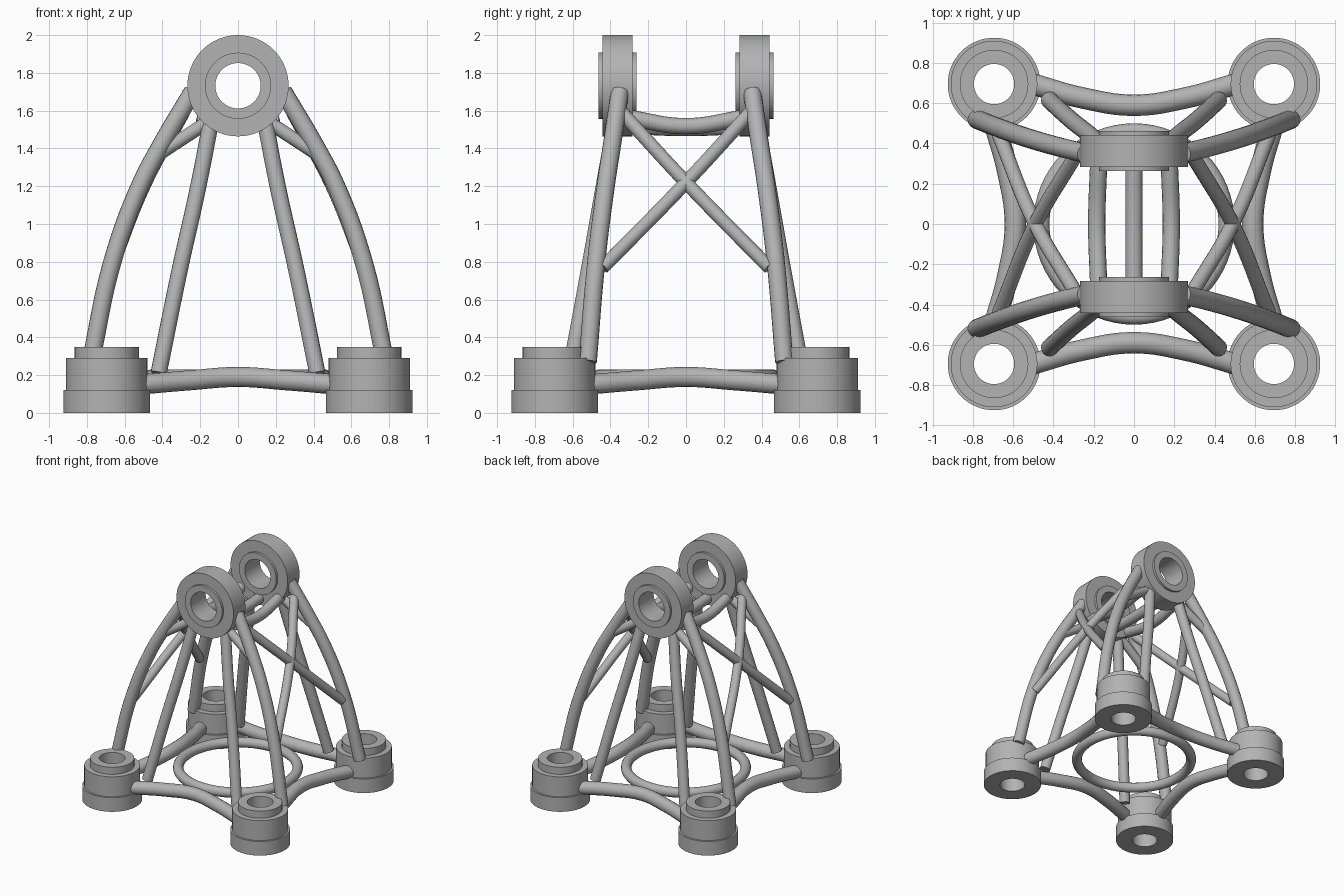
import bpy, bmesh, math
from mathutils import Matrix

cube = bpy.data.objects.get("Cube")
if cube:
    bpy.data.objects.remove(cube, do_unlink=True)

grey = bpy.data.materials.new("plain_grey")
grey.use_nodes = True
grey.diffuse_color = (0.45, 0.45, 0.45, 1)
grey.node_tree.nodes["Principled BSDF"].inputs["Base Color"].default_value = (0.45, 0.45, 0.45, 1)


def add_object(name, mesh):
    """Link a mesh with smooth sides and sharp rims."""
    mesh.materials.clear()
    mesh.materials.append(grey)
    for p in mesh.polygons:
        p.use_smooth = True
        p.material_index = 0
    mesh.set_sharp_from_angle(angle=math.radians(35))
    obj = bpy.data.objects.new(name, mesh)
    bpy.context.collection.objects.link(obj)
    return obj


def lathe(name, profile, matrix, steps=64):
    """Spin a closed (radius, height) profile around z, then place it."""
    bm = bmesh.new()
    rings = []
    for i in range(steps):
        a = 2 * math.pi * i / steps
        rings.append([bm.verts.new((r * math.cos(a), r * math.sin(a), h)) for r, h in profile])
    n = len(profile)
    for i in range(steps):
        a, b = rings[i], rings[(i + 1) % steps]
        for j in range(n):
            k = (j + 1) % n
            bm.faces.new((a[j], b[j], b[k], a[k]))
    bmesh.ops.recalc_face_normals(bm, faces=bm.faces)
    bm.transform(matrix)
    mesh = bpy.data.meshes.new(name)
    bm.to_mesh(mesh)
    bm.free()
    return add_object(name, mesh)


def tube(name, points, radius):
    """Round capped bar through the points."""
    curve = bpy.data.curves.new(name + "_path", "CURVE")
    curve.dimensions = "3D"
    curve.bevel_depth = radius
    curve.bevel_resolution = 6
    curve.resolution_u = 10
    curve.use_fill_caps = True
    spline = curve.splines.new("BEZIER")
    spline.bezier_points.add(len(points) - 1)
    for bp, p in zip(spline.bezier_points, points):
        bp.co = p
        bp.handle_left_type = bp.handle_right_type = "AUTO"
    temp = bpy.data.objects.new(name + "_path", curve)
    bpy.context.collection.objects.link(temp)
    deps = bpy.context.evaluated_depsgraph_get()
    mesh = bpy.data.meshes.new_from_object(temp.evaluated_get(deps))
    bpy.data.objects.remove(temp, do_unlink=True)
    mesh.name = name
    return add_object(name, mesh)


def flip(points, sx, sy):
    return [(x * sx, y * sy, z) for x, y, z in points]


# Section shapes
foot_profile = [(0.1, 0), (0.23, 0), (0.23, 0.12), (0.215, 0.12), (0.215, 0.29),
                (0.17, 0.29), (0.17, 0.35), (0.1, 0.35)]
eye_profile = [(0.12, -0.1), (0.175, -0.1), (0.175, -0.08), (0.268, -0.08),
               (0.268, 0.08), (0.175, 0.08), (0.175, 0.1), (0.12, 0.1)]

# Bar paths for one quarter
outer_leg = [(0.78, 0.52, 0.27), (0.665, 0.475, 0.8), (0.52, 0.425, 1.2),
             (0.4, 0.39, 1.43), (0.24, 0.35, 1.7)]
inner_leg = [(0.42, 0.615, 0.21), (0.31, 0.515, 0.75), (0.21, 0.435, 1.2), (0.14, 0.37, 1.56)]
gusset = [(0.16, 0.36, 1.54), (0.42, 0.39, 1.37)]
brace = [(0.29, 0.34, 1.59), (0.49, 0, 1.22), (0.67, -0.44, 0.77)]

# Feet, legs and braces on each corner
for sx, side in ((1, "left"), (-1, "right")):
    for sy, end in ((-1, "front"), (1, "back")):
        tag = f"{end}_{side}"
        lathe(f"foot_{tag}", foot_profile, Matrix.Translation((0.695 * sx, 0.695 * sy, 0)))
        tube(f"outer_leg_{tag}", flip(outer_leg, sx, sy), 0.048)
        tube(f"inner_leg_{tag}", flip(inner_leg, sx, sy), 0.043)
        tube(f"gusset_{tag}", flip(gusset, sx, sy), 0.036)
        tube(f"cross_brace_{tag}", flip(brace, sx, sy), 0.036)

# Top eyes with their bore along y
for sy, end in ((-1, "front"), (1, "back")):
    place = Matrix.Translation((0, 0.363 * sy, 1.732)) @ Matrix.Rotation(math.pi / 2, 4, "X")
    lathe(f"eye_{end}", eye_profile, place)

# Bars joining the eyes
tube("eye_bar_middle", [(0, -0.32, 1.52), (0, 0, 1.508), (0, 0.32, 1.52)], 0.043)
for sx, side in ((1, "left"), (-1, "right")):
    path = [(0.175, -0.32, 1.565), (0.185, 0, 1.518), (0.175, 0.32, 1.565)]
    tube(f"eye_bar_{side}", flip(path, sx, 1), 0.043)

# Curved base bars between the feet
base_bar = [(-0.52, -0.7, 0.15), (-0.25, -0.625, 0.173), (0, -0.59, 0.19),
            (0.25, -0.625, 0.173), (0.52, -0.7, 0.15)]
for i, name in enumerate(("front", "left", "back", "right")):
    turn = Matrix.Rotation(i * math.pi / 2, 3, "Z")
    bar = tube(f"base_bar_{name}", base_bar, 0.053)
    bar.data.transform(turn.to_4x4())

# Round hoop inside the base
hoop_profile = [(0.46 + 0.04 * math.cos(a * math.pi / 8), 0.19 + 0.04 * math.sin(a * math.pi / 8))
                for a in range(16)]
lathe("base_hoop", hoop_profile, Matrix.Identity(4))
